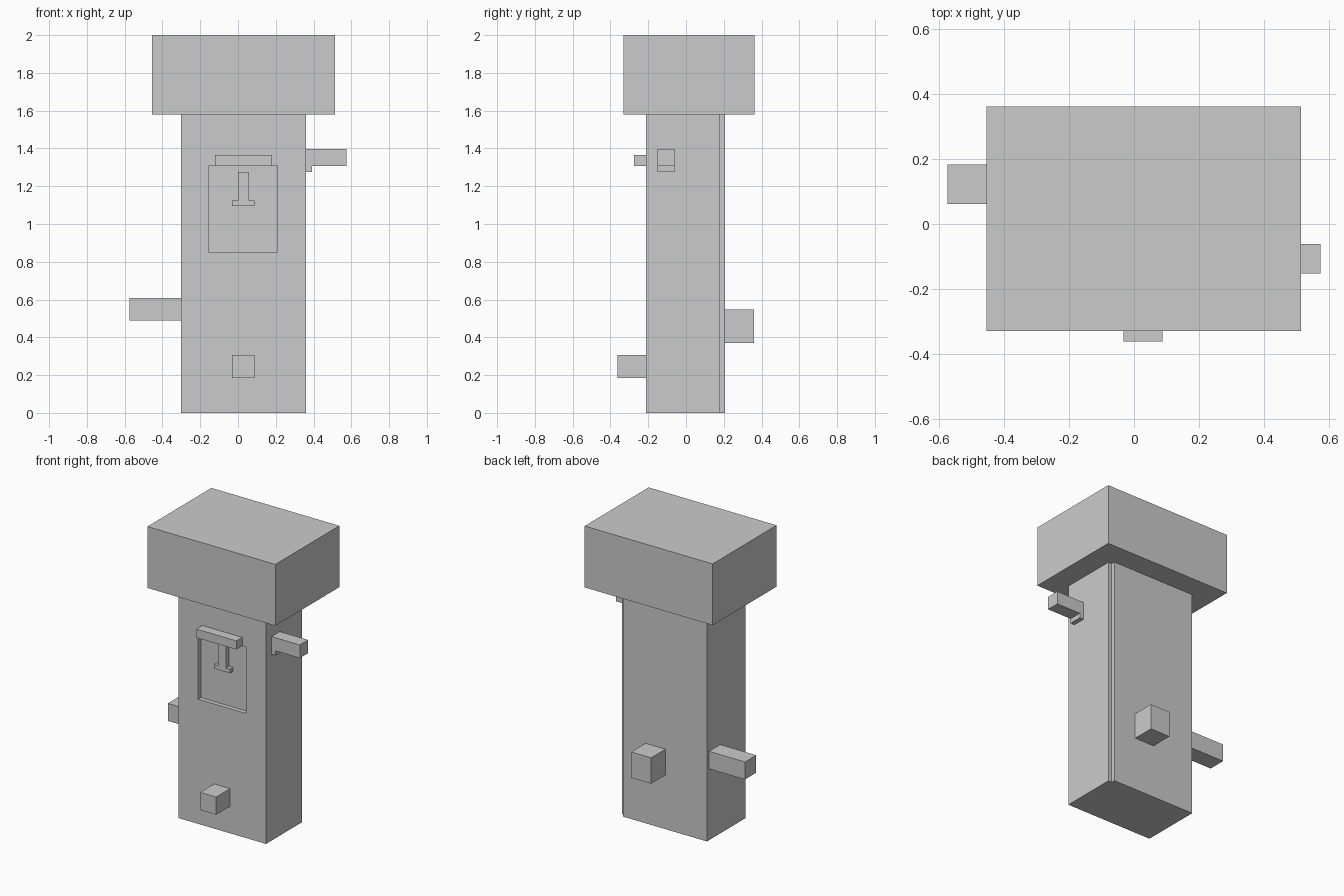
import bpy, bmesh

if "Cube" in bpy.data.objects:
    bpy.data.objects.remove(bpy.data.objects["Cube"])


def mesh_object(name, bm):
    bmesh.ops.recalc_face_normals(bm, faces=bm.faces)
    me = bpy.data.meshes.new(name)
    bm.to_mesh(me)
    bm.free()
    ob = bpy.data.objects.new(name, me)
    bpy.context.collection.objects.link(ob)
    return ob


def prism(name, profile, start, end, axis="z"):
    """Extrude an outline: (x, y) along z, or (x, z) along y."""
    place = (lambda a, b: (a, b, start)) if axis == "z" else (lambda a, b: (a, start, b))
    d = end - start
    bm = bmesh.new()
    face = bm.faces.new([bm.verts.new(place(a, b)) for a, b in profile])
    ext = bmesh.ops.extrude_face_region(bm, geom=[face])
    verts = [g for g in ext["geom"] if isinstance(g, bmesh.types.BMVert)]
    bmesh.ops.translate(bm, verts=verts, vec=(0, 0, d) if axis == "z" else (0, d, 0))
    # keep the starting cap so the prism is closed
    if not face.is_valid:
        bmesh.ops.holes_fill(bm, edges=bm.edges)
    return mesh_object(name, bm)


def box(name, x, y, z):
    return prism(name, [(x[0], y[0]), (x[1], y[0]), (x[1], y[1]), (x[0], y[1])], *z)


# Pillar body with a small notch down its back right corner
L, R, F, B, N = -0.303, 0.36, -0.211, 0.206, 0.026
body = prism("body", [(L, F), (R, F), (R, B - N), (R - N, B - N), (R - N, B), (L, B)], 0, 1.58)

# Recessed front panel
cutter = box("panel_cutter", (-0.155, 0.21), (F - 0.1, F + 0.03), (0.853, 1.307))
cutter.hide_render = True
cutter.display_type = "WIRE"
cut = body.modifiers.new("panel_recess", "BOOLEAN")
cut.object = cutter
cut.operation = "DIFFERENCE"
cut.solver = "EXACT"

# Overhanging head block
box("head", (-0.455, 0.514), (-0.33, 0.362), (1.58, 2.0))

# Panel brow and lever inside the recess
box("panel_brow", (-0.123, 0.18), (-0.275, F), (1.307, 1.366))
lever = [(-0.032, 1.095), (0.087, 1.095), (0.087, 1.124), (0.058, 1.124),
         (0.058, 1.275), (0.0, 1.275), (0.0, 1.124), (-0.032, 1.124)]
prism("panel_lever", lever, F, F + 0.03, "y")

# Hooked arm on the right side
hook = [(R, 1.275), (0.391, 1.275), (0.391, 1.307), (0.575, 1.307), (0.575, 1.397), (R, 1.397)]
prism("right_arm", hook, -0.152, -0.062, "y")

# Plain pegs
box("left_peg", (-0.575, L), (0.062, 0.183), (0.488, 0.608))
box("front_peg", (-0.032, 0.088), (-0.362, F), (0.185, 0.306))
box("back_peg", (0.012, 0.163), (B, 0.36), (0.37, 0.547))
